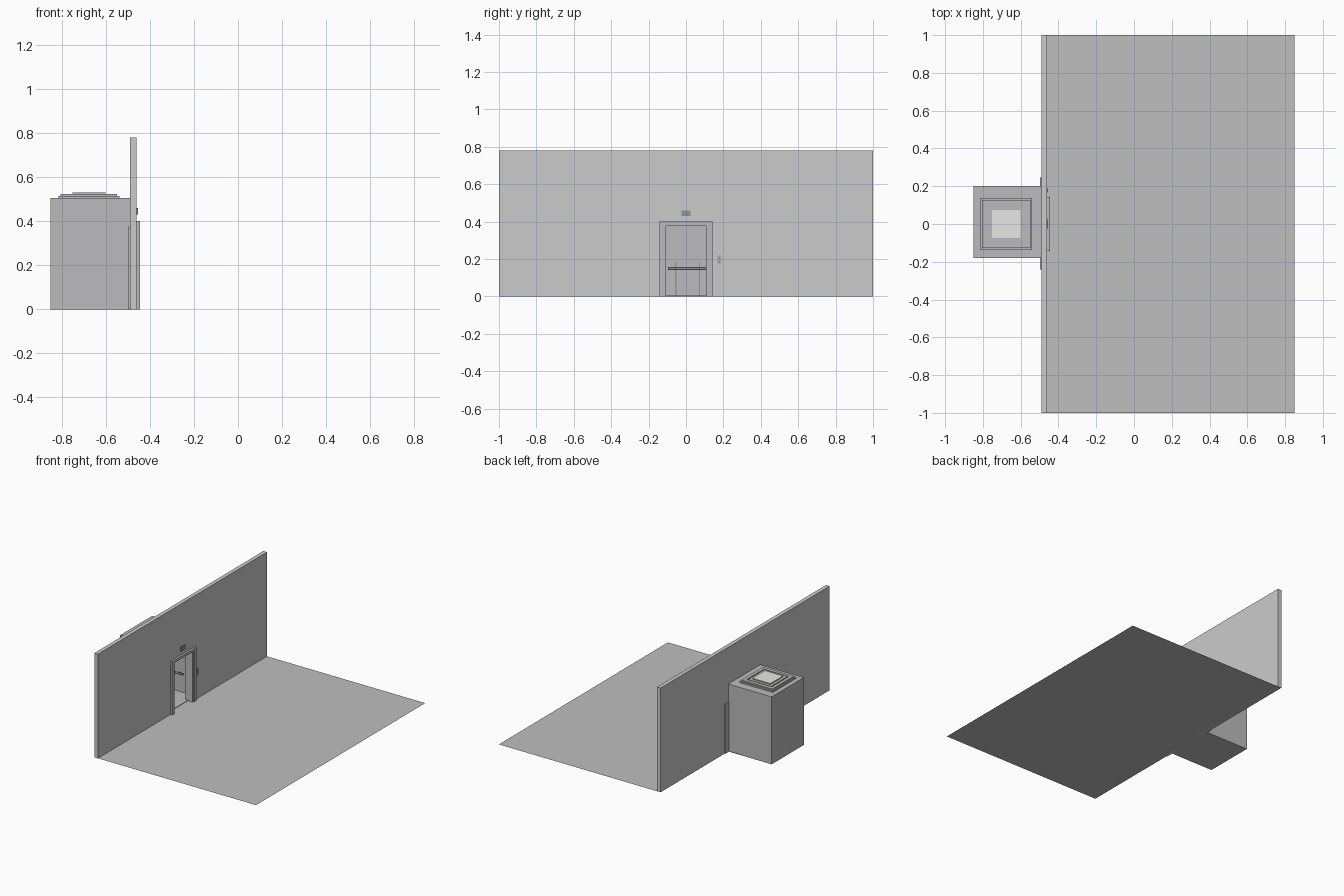
import bpy, bmesh, math
from mathutils import Matrix

if "Cube" in bpy.data.objects:
    bpy.data.objects.remove(bpy.data.objects["Cube"])


def mat(name, v):
    m = bpy.data.materials.new(name)
    m.diffuse_color = (*v, 1)
    m.use_nodes = True
    m.node_tree.nodes["Principled BSDF"].inputs["Base Color"].default_value = m.diffuse_color
    return m


PLASTER = mat("plaster grey", (0.60, 0.60, 0.60))
STONE = mat("floor grey", (0.52, 0.52, 0.52))
STEEL = mat("brushed steel", (0.50, 0.50, 0.51))
TRIM = mat("dark trim", (0.30, 0.30, 0.31))
LIGHT = mat("lamp white", (0.80, 0.80, 0.78))


def finish(name, bm, *mats):
    me = bpy.data.meshes.new(name)
    bm.to_mesh(me)
    bm.free()
    ob = bpy.data.objects.new(name, me)
    for m in mats:
        me.materials.append(m)
    bpy.context.collection.objects.link(ob)
    return ob


def box(name, x, y, z, m):
    bm = bmesh.new()
    bmesh.ops.create_cube(bm, size=1)
    for v in bm.verts:
        v.co = [r[0] + (c + 0.5) * (r[1] - r[0]) for c, r in zip(v.co, (x, y, z))]
    return finish(name, bm, m)


def sheet(name, x, y, z, m):
    bm = bmesh.new()
    bm.faces.new([bm.verts.new(p) for p in
                  ((x[0], y[0], z), (x[1], y[0], z), (x[1], y[1], z), (x[0], y[1], z))])
    return finish(name, bm, m)


def rod(name, p, r, depth, axis, m):
    bm = bmesh.new()
    rot = Matrix.Rotation(math.pi / 2, 4, axis)
    bmesh.ops.create_cone(bm, cap_ends=True, segments=12, radius1=r, radius2=r,
                          depth=depth, matrix=Matrix.Translation(p) @ rot)
    return finish(name, bm, m)


def arch(name, x, outer, top, inner, inner_top, m):
    """Upside-down U profile in the YZ plane, extruded along x."""
    pts = [(-outer, 0), (-outer, top), (outer, top), (outer, 0),
           (inner, 0), (inner, inner_top), (-inner, inner_top), (-inner, 0)]
    bm = bmesh.new()
    f = bm.faces.new([bm.verts.new((x[0], y, z)) for y, z in pts])
    r = bmesh.ops.extrude_face_region(bm, geom=[f])
    for v in r["geom"]:
        if isinstance(v, bmesh.types.BMVert):
            v.co.x = x[1]
    bmesh.ops.recalc_face_normals(bm, faces=bm.faces)
    return finish(name, bm, m)


# Hall floor and wall with doorway
sheet("hall_floor", (-0.49, 0.85), (-1, 1), 0, STONE)
arch("hall_wall", (-0.49, -0.46), 1, 0.78, 0.12, 0.385, PLASTER)

# Door surround: raised casing and inner lining
arch("door_casing", (-0.46, -0.445), 0.143, 0.40, 0.118, 0.385, STEEL)
arch("door_lining", (-0.49, -0.45), 0.12, 0.387, 0.107, 0.377, STEEL)

# Sliding doors, pushed open behind the wall
for side, y in (("left", (-0.24, -0.107)), ("right", (0.107, 0.247))):
    box(side + "_sliding_door", (-0.497, -0.491), y, (0.002, 0.375), STEEL)

# Cabin shell
Y0, Y1, H = -0.18, 0.20, 0.505
box("cabin_floor", (-0.85, -0.49), (Y0, Y1), (0, 0.004), STONE)
box("cabin_back", (-0.85, -0.84), (Y0, Y1), (0.004, H), STEEL)
box("cabin_left_side", (-0.84, -0.50), (Y0, Y0 + 0.01), (0.004, H), STEEL)
box("cabin_right_side_rear", (-0.84, -0.61), (Y1 - 0.01, Y1), (0.004, H), STEEL)
box("cabin_right_side_front", (-0.61, -0.50), (Y1 - 0.01, Y1 - 0.002), (0.004, H), STEEL)
# Cabin front: posts beside and lintel above the doorway
box("front_post_left", (-0.508, -0.498), (Y0, -0.107), (0.004, H), STEEL)
box("front_post_right", (-0.508, -0.498), (0.107, Y1), (0.004, H), STEEL)
box("front_lintel", (-0.508, -0.49), (Y0, Y1), (0.377, H), STEEL)

# Roof with stepped square ceiling coffer
cx = -0.677
rings = [(0.138, H), (0.138, 0.515), (0.128, 0.515), (0.128, 0.524), (0.103, 0.524),
         (0.103, 0.517), (0.096, 0.517), (0.096, 0.524), (0.075, 0.524), (0.075, 0.531)]
bm = bmesh.new()
loops = [[bm.verts.new(p) for p in
          ((-0.85, Y0, H), (-0.49, Y0, H), (-0.49, Y1, H), (-0.85, Y1, H))]]
for h, z in rings:
    loops.append([bm.verts.new((cx + sx * h, sy * h, z))
                  for sx, sy in ((-1, -1), (1, -1), (1, 1), (-1, 1))])
for a, b in zip(loops, loops[1:]):
    for i in range(4):
        j = (i + 1) % 4
        bm.faces.new((a[i], a[j], b[j], b[i]))
lamp = bm.faces.new(loops[-1])
lamp.material_index = 1
finish("cabin_roof", bm, STEEL, LIGHT)

# Cabin interior: lower panels, battens and handrails
box("lower_back_panel", (-0.84, -0.836), (Y0 + 0.01, Y1 - 0.01), (0.004, 0.195), STEEL)
for i, y in enumerate((-0.055, 0.072)):
    box(f"back_batten_{i}", (-0.836, -0.832), (y - 0.003, y + 0.003), (0.004, 0.185), TRIM)
rod("back_handrail", (-0.82, 0.01, 0.15), 0.006, 0.21, 'X', TRIM)
for name, y, wall in (("left", Y0 + 0.03, Y0 + 0.01), ("right", Y1 - 0.03, Y1 - 0.01)):
    rod(name + "_handrail", (-0.68, y, 0.15), 0.006, 0.21, 'Y', TRIM)
    for x in (-0.75, -0.61):
        rod(name + "_rail_bracket", (x, (y + wall) / 2, 0.15), 0.003, 0.02, 'X', TRIM)
for y in (-0.05, 0.07):
    rod("back_rail_bracket", (-0.828, y, 0.15), 0.003, 0.016, 'Y', TRIM)

# Floor indicator over the door, call buttons beside it
box("floor_indicator", (-0.46, -0.454), (-0.025, 0.025), (0.43, 0.46), TRIM)
box("call_plate", (-0.46, -0.458), (0.166, 0.19), (0.172, 0.222), STEEL)
for i, z in enumerate((0.186, 0.208)):
    rod(f"call_button_{i}", (-0.457, 0.178, z), 0.007, 0.005, 'Y', TRIM)
